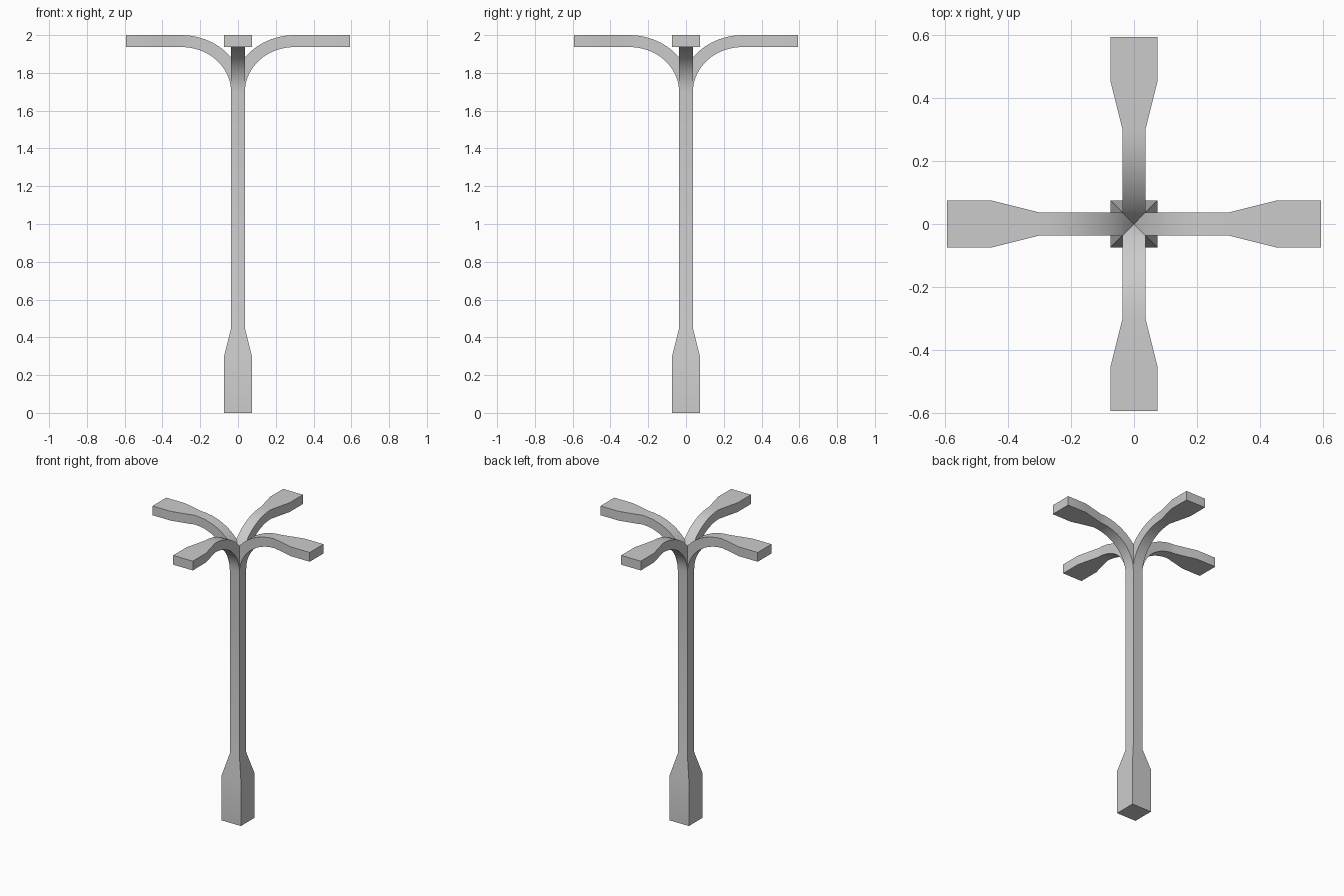
import bpy
import bmesh
import math
from mathutils import Matrix, Vector

cube = bpy.data.objects.get("Cube")
if cube:
    bpy.data.objects.remove(cube, do_unlink=True)

SLIM, WIDE = 0.0365, 0.074      # half widths of shaft and flared ends
SPRING, TOP, THICK = 1.7, 2.0, 0.063
BEND_X, ARM_END = 0.3, 0.592
STEPS = 12

grey = bpy.data.materials.new("grey")
grey.use_nodes = True
colour = (0.6, 0.6, 0.6, 1.0)
grey.diffuse_color = colour
grey.node_tree.nodes["Principled BSDF"].inputs["Base Color"].default_value = colour

# Stations along one bent bar: lower/outer point, upper/inner point, half width
stations = [((w, z), (-w, z), w) for z, w in
            ((0, WIDE), (0.3, WIDE), (0.45, SLIM), (SPRING, SLIM))]
for i in range(1, STEPS + 1):
    a = math.pi / 2 * i / STEPS
    c, s = math.cos(a), math.sin(a)
    under = (BEND_X - (BEND_X - SLIM) * c, SPRING + (TOP - THICK - SPRING) * s)
    over = (BEND_X - (BEND_X + 0.032) * c, SPRING + (TOP - SPRING) * s)
    stations.append((under, over, SLIM))
for x in (0.45, ARM_END):
    stations.append(((x, TOP - THICK), (x, TOP), WIDE))

# Sweep the rectangular section through the stations
bm = bmesh.new()
rings = []
for (ux, uz), (ox, oz), w in stations:
    rings.append([bm.verts.new(p) for p in
                  ((ux, -w, uz), (ux, w, uz), (ox, w, oz), (ox, -w, oz))])
for a, b in zip(rings, rings[1:]):
    for i in range(4):
        j = (i + 1) % 4
        bm.faces.new((a[i], a[j], b[j], b[i]))
bm.faces.new(rings[0])
bm.faces.new(rings[-1])

# Mitre the bar to one quarter so the four copies meet on the diagonals
for side in (-1, 1):
    bmesh.ops.bisect_plane(bm, geom=bm.verts[:] + bm.edges[:] + bm.faces[:],
                           dist=1e-5, plane_co=(0, 0, 0),
                           plane_no=Vector((1, side, 0)).normalized(),
                           clear_inner=True)

# Repeat the quarter round the vertical axis and weld the seams
quarter = bm.verts[:] + bm.edges[:] + bm.faces[:]
for k in range(1, 4):
    copy = bmesh.ops.duplicate(bm, geom=quarter)["geom"]
    bmesh.ops.rotate(bm, cent=(0, 0, 0),
                     matrix=Matrix.Rotation(k * math.pi / 2, 3, "Z"),
                     verts=[v for v in copy if isinstance(v, bmesh.types.BMVert)])
bmesh.ops.remove_doubles(bm, verts=bm.verts[:], dist=1e-4)
bmesh.ops.recalc_face_normals(bm, faces=bm.faces[:])

mesh = bpy.data.meshes.new("branching_column")
bm.to_mesh(mesh)
bm.free()
mesh.materials.append(grey)
column = bpy.data.objects.new("branching_column", mesh)
bpy.context.collection.objects.link(column)

# Soft bends, crisp corners
bpy.ops.object.select_all(action="DESELECT")
column.select_set(True)
bpy.context.view_layer.objects.active = column
bpy.ops.object.shade_smooth_by_angle(angle=math.radians(30))
